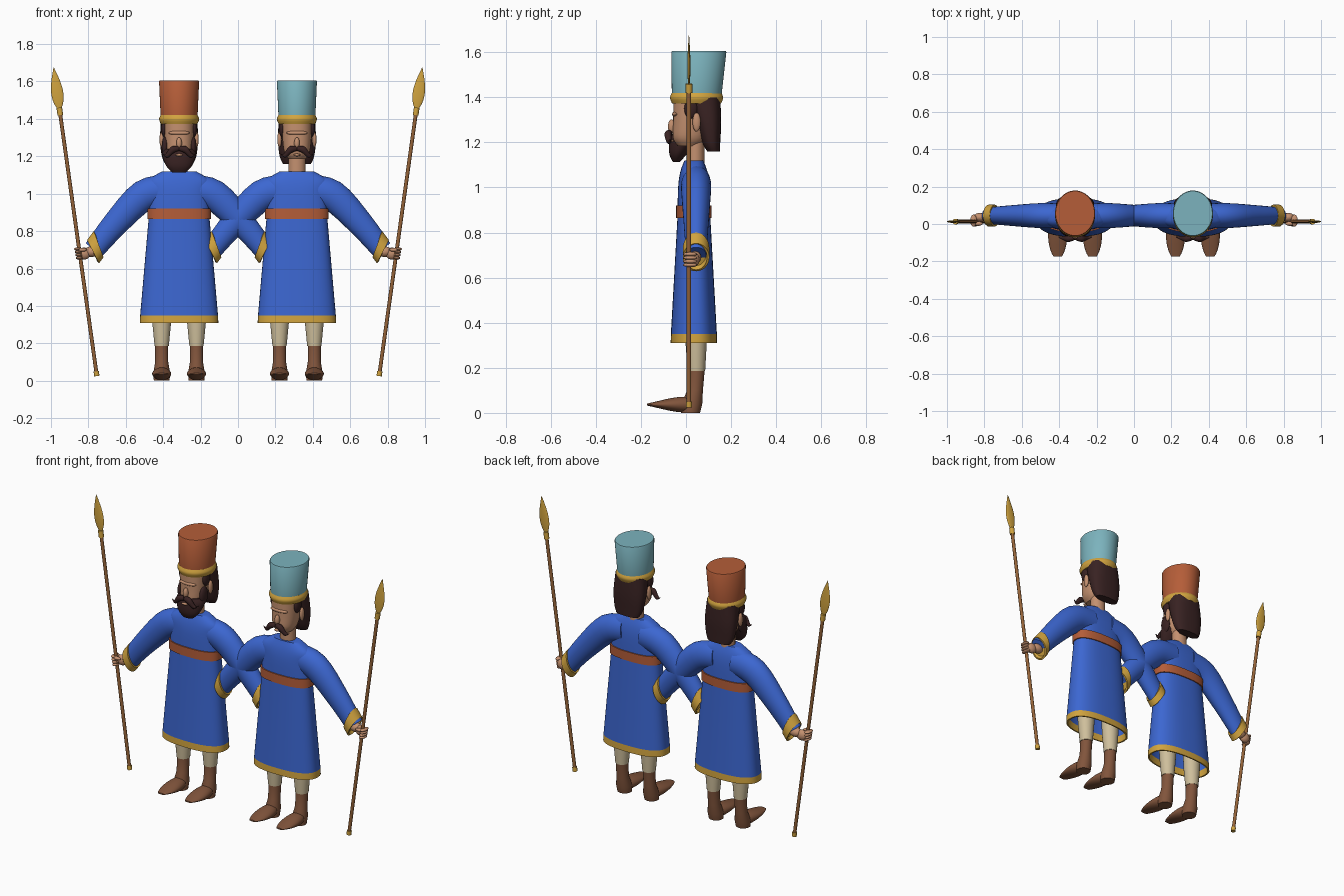
import bpy, bmesh, math
from mathutils import Vector

if "Cube" in bpy.data.objects:
    bpy.data.objects.remove(bpy.data.objects["Cube"])


def make_material(name, red, green, blue):
    material = bpy.data.materials.new(name)
    material.use_nodes = True
    colour = (red, green, blue, 1)
    material.diffuse_color = colour
    material.node_tree.nodes["Principled BSDF"].inputs["Base Color"].default_value = colour
    return material


BLUE = make_material("robe blue", .045, .135, .64)
GOLD = make_material("gold trim", .64, .37, .05)
RED = make_material("brick red", .46, .11, .04)
TEAL = make_material("pale teal", .2, .45, .51)
SKIN = make_material("skin", .55, .28, .16)
HAIR = make_material("dark hair", .04, .016, .016)
CREAM = make_material("cream cloth", .62, .52, .33)
LEATHER = make_material("brown leather", .22, .09, .045)
WOOD = make_material("spear wood", .3, .125, .04)

STAND = .315  # distance of each guard from the middle
HEM, HEM_TOP, WAIST, COLLAR = .31, .35, .865, 1.12
BRIM, HAT_TOP = 1.42, 1.6


def finish(name, mesh_data, materials, rule=None):
    """Place the mesh on the current guard's side and shade it."""
    for vertex in mesh_data.verts:
        vertex.co.x = side * (STAND + vertex.co.x)
    bmesh.ops.recalc_face_normals(mesh_data, faces=mesh_data.faces)
    for face in mesh_data.faces:
        face.smooth = True
        if rule:
            face.material_index = rule(face.calc_center_median())
    mesh = bpy.data.meshes.new(name)
    mesh_data.to_mesh(mesh)
    mesh_data.free()
    mesh.set_sharp_from_angle(angle=math.radians(42))
    for material in materials:
        mesh.materials.append(material)
    bpy.context.collection.objects.link(bpy.data.objects.new(name, mesh))


def loft(name, rings, *materials, sides=32, power=1, rule=None):
    """Skin a list of (centre, axis, other axis) rings and cap both ends."""
    mesh_data = bmesh.new()
    loops = []
    for centre, axis, other in rings:
        loop = []
        for step in range(sides):
            angle = math.tau * step / sides
            across, around = (math.copysign(abs(t) ** power, t) for t in (math.cos(angle), math.sin(angle)))
            loop.append(mesh_data.verts.new(Vector(centre) + Vector(axis) * across + Vector(other) * around))
        loops.append(loop)
    for lower, upper in zip(loops, loops[1:]):
        for step in range(sides):
            mesh_data.faces.new((lower[step - 1], lower[step], upper[step], upper[step - 1]))
    mesh_data.faces.new(loops[0])
    mesh_data.faces.new(loops[-1])
    finish(name, mesh_data, materials, rule)


def smooth(points, steps=4):
    """Run a smooth path of any dimension through the points."""
    points = [Vector(point) for point in points]
    padded = [points[0], *points, points[-1]]
    path = []
    for before, start, end, after in zip(padded, padded[1:], padded[2:], padded[3:]):
        for step in range(steps):
            t = step / steps
            leave, arrive = (end - before) / 2, (after - start) / 2
            bend = (end - start) * 3 - leave * 2 - arrive
            twist = (start - end) * 2 + leave + arrive
            path.append(start + leave * t + bend * t ** 2 + twist * t ** 3)
    return path + [points[-1]]


def disc(height, width, depth, y=.035, x=0):
    return (x, y, height), (width, 0, 0), (0, depth, 0)


def smooth_discs(*points):
    return [disc(*point) for point in smooth(points)]


def blob(name, centre, size, material):
    mesh_data = bmesh.new()
    bmesh.ops.create_uvsphere(mesh_data, u_segments=20, v_segments=12, radius=1)
    for vertex in mesh_data.verts:
        vertex.co = Vector(centre) + vertex.co * Vector(size)
    finish(name, mesh_data, [material])


def build_robe():
    # the hem turns inward so the skirt is hollow from below
    skirt = [disc(.5, .17, .08), disc(HEM_TOP, .195, .09), disc(HEM, .2, .095),
             disc(HEM, .21, .103), disc(HEM_TOP, .208, .102)]
    chest = smooth_discs((WAIST, .163, .073), (1, .16, .07), (1.07, .165, .06), (COLLAR, .09, .042))
    loft("robe", skirt + chest, BLUE, GOLD, sides=48, power=.8,
         rule=lambda centre: int(centre.z < HEM_TOP))
    loft("belt", [disc(height, .17, .079) for height in (WAIST, WAIST + .055)], RED, sides=48, power=.8)


def build_arm(mirror, label):
    path = smooth([(.06, 1.02, .08), (.19, .99, .083), (.34, .84, .069), (.455, .7, .056)])
    rings = []
    for index, (x, height, radius) in enumerate(path):
        ahead = path[min(index + 1, len(path) - 1)] - path[max(index - 1, 0)]
        along = Vector((ahead.x, ahead.y)).normalized() * radius
        rings.append(((mirror * x, .045, height), (-mirror * along.y, 0, along.x), (0, radius * .8, 0)))
    loft(label + "_sleeve", rings, BLUE)

    # cuff: slanted rings, longer on the outside, with a hollow wrist
    along, across = Vector((mirror * .6, 0, -.8)), Vector((mirror * .8, 0, .6))
    wrist = Vector((mirror * .46, .045, .69))

    def cuff_ring(offset, radius, slant):
        return wrist + along * offset, across * radius - along * slant, (0, radius * .93, 0)

    loft(label + "_cuff", [cuff_ring(-.05, .056, .04), cuff_ring(-.05, .063, .04), cuff_ring(0, .063, .03),
                           cuff_ring(0, .052, .03), cuff_ring(-.02, .048, .03)], GOLD)


def build_leg(mirror, label):
    x = mirror * .093
    loft(label + "_trouser", [disc(.45, .054, .052, .045, x), disc(HEM, .05, .047, .045, x),
                              disc(.186, .038, .039, .046, x)], CREAM)
    loft(label + "_boot", [disc(.19, .035, .037, .046, x), disc(.1, .035, .035, .04, x),
                           disc(.04, .045, .046, .026, x), disc(0, .042, .042, .02, x)], LEATHER)
    # shoe: rounded heel thinning toward a long toe
    shoe, steps = [], 16
    for step in range(1, steps):
        t = step / steps
        bulge = math.sqrt(math.sin(math.pi * t))
        thickness = bulge * (.045 * (1 - t) + .007)
        shoe.append(((x, .07 - .26 * t, .037), (bulge * .051, 0, 0), (0, 0, thickness)))
    loft(label + "_shoe", shoe, LEATHER)


def build_head(hat_colour, bearded):
    loft("neck", [disc(1.09, .046, .04, .042), disc(1.25, .046, .04, .042)], SKIN)
    loft("face", smooth_discs((1.185, .045, .05, .013), (1.22, .067, .074, .016),
                              (1.29, .077, .08, .023), (1.4, .082, .086, .03)), SKIN, power=.9)
    blob("nose", (0, -.064, 1.27), (.015, .016, .032), SKIN)
    blob("brow", (0, -.046, 1.325), (.058, .016, .012), SKIN)
    blob("lower_lip", (0, -.076 if bearded else -.064, 1.207), (.02, .01, .007), SKIN)
    # long hair, drawn back behind the ears
    loft("hair", smooth_discs((1.4, .096, .072, .08), (1.29, .102, .056, .1),
                              (1.2, .092, .04, .112), (1.16, .075, .028, .122)), HAIR, power=.8)
    for mirror in (-1, 1):
        blob("ear", (mirror * .093, .047, 1.29), (.012, .018, .042), SKIN)
        blob("sideburn", (mirror * .08, .022, 1.35), (.016, .03, .045), HAIR)
        # drooping moustache half with a raised tip
        strand = smooth([(0, -.073, 1.243, .012), (.035, -.08, 1.235, .016),
                         (.066, -.075, 1.203, .01), (.089, -.07, 1.212, .002)])
        loft("moustache", [((mirror * x, y, z), (mirror * thick / 2, 0, thick), (0, thick, 0))
                           for x, y, z, thick in strand], HAIR, sides=12)
        if bearded:
            blob("cheek_beard", (mirror * .075, .005, 1.25), (.018, .035, .055), HAIR)
    if bearded:
        loft("beard", smooth_discs((1.113, .035, .015, -.043), (1.15, .07, .04, -.034),
                                   (1.21, .09, .063, -.01), (1.24, .08, .06, 0)), HAIR)
    # tall flaring hat with a rounded band
    loft("hat", [disc(1.39, .098, .109, .048), disc(BRIM, .099, .111, .048),
                 disc(HAT_TOP, .107, .122, .057), disc(HAT_TOP + .005, .104, .119, .057)], hat_colour, sides=48)
    loft("hat_band", smooth_discs((BRIM - .047, .098, .109, .047), (BRIM - .022, .107, .118, .047),
                                  (BRIM, .099, .11, .047)), GOLD, sides=48)


def build_spear():
    lean = .14  # sideways run for each unit of height

    def ring(height, radius, depth):
        return (.436 + lean * height, .013, height), (radius, 0, -lean * radius), (0, depth, 0)

    def rod(name, bottom, top, radius, material):
        loft(name, [ring(bottom, radius, radius), ring(top, radius, radius)], material, sides=16)

    rod("spear_shaft", .04, 1.45, .01, WOOD)
    rod("spear_foot", .025, .05, .014, GOLD)
    rod("spear_socket", 1.42, 1.46, .015, GOLD)
    # flat leaf blade, widest below its middle
    steps = 16
    blade = []
    for step in range(1, steps + 1):
        t = step / steps
        leaf = math.sin(math.pi * t ** .75)
        blade.append(ring(1.445 + .23 * t, .001 + .031 * leaf, .001 + .006 * leaf))
    loft("spear_blade", blade, GOLD, sides=16)


def build_hand():
    blob("wrist", (.468, .04, .69), (.04, .028, .028), SKIN)
    blob("palm", (.508, .036, .68), (.035, .024, .032), SKIN)
    blob("thumb", (.52, .002, .7), (.026, .012, .01), SKIN)
    for finger in range(4):
        blob("finger", (.543 - .003 * finger, .018, .704 - .016 * finger), (.018, .032, .009), SKIN)


# two mirrored guards; only the one on the right has a full beard
for side, hat_colour, bearded in ((-1, RED, True), (1, TEAL, False)):
    build_robe()
    build_head(hat_colour, bearded)
    for mirror, label in ((1, "outer"), (-1, "inner")):
        build_arm(mirror, label)
        build_leg(mirror, label)
    build_hand()
    build_spear()
